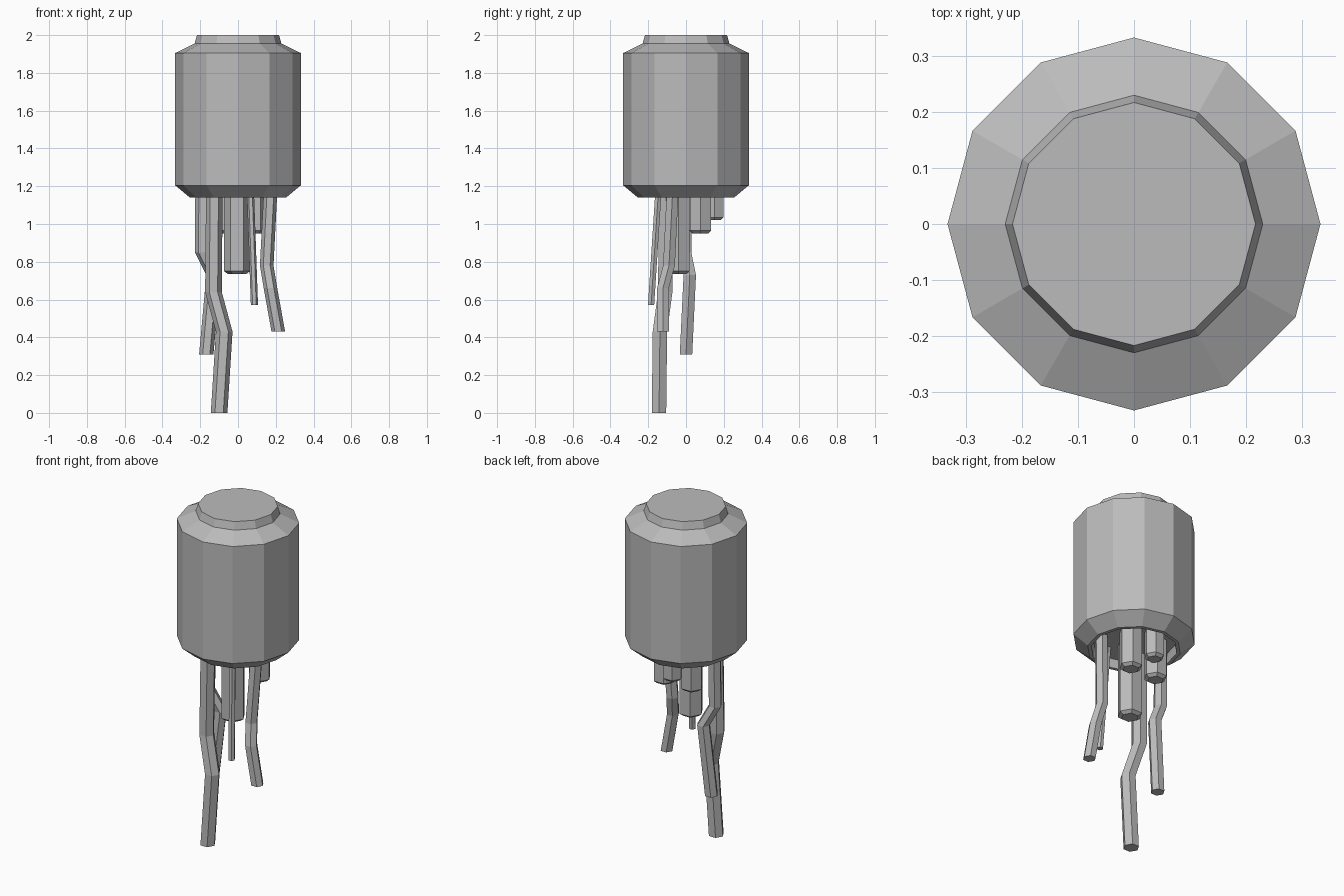
import bpy, bmesh, math

cube = bpy.data.objects.get("Cube")
if cube:
    bpy.data.objects.remove(cube, do_unlink=True)

grey = bpy.data.materials.new("mid_grey")
grey.use_nodes = True
grey.diffuse_color = (0.5, 0.5, 0.5, 1)
grey.node_tree.nodes["Principled BSDF"].inputs["Base Color"].default_value = (0.5, 0.5, 0.5, 1)


def tube(name, rings, sides):
    """Join rings of (x, y, z, radius) into a capped, flat-faced solid."""
    bm = bmesh.new()
    loops = []
    for x, y, z, r in rings:
        angles = [math.tau * i / sides for i in range(sides)]
        loops.append([bm.verts.new((x + r * math.cos(a), y + r * math.sin(a), z)) for a in angles])
    for low, high in zip(loops, loops[1:]):
        for i in range(sides):
            j = (i + 1) % sides
            bm.faces.new((low[i], low[j], high[j], high[i]))
    bm.faces.new(loops[0])
    bm.faces.new(loops[-1])
    bmesh.ops.recalc_face_normals(bm, faces=bm.faces)
    mesh = bpy.data.meshes.new(name)
    bm.to_mesh(mesh)
    bm.free()
    mesh.materials.append(grey)
    obj = bpy.data.objects.new(name, mesh)
    bpy.context.collection.objects.link(obj)


CEILING = 1.19  # underside recess where posts and wires attach

# Twelve-sided can with bevelled ends, raised lid and hollow underside
profile = [(0.225, CEILING), (0.235, 1.14), (0.255, 1.14), (0.333, 1.205),
           (0.333, 1.905), (0.23, 1.955), (0.217, 2.0)]
tube("can_body", [(0, 0, z, r) for r, z in profile], 12)

# Hexagonal posts with chamfered lower ends
posts = {
    "long_post": (-0.005, -0.04, 0.735, 0.069),
    "left_post": (0.088, 0.078, 0.95, 0.064),
    "right_post": (-0.09, 0.073, 0.95, 0.064),
    "rear_post": (-0.017, 0.15, 1.02, 0.056),
}
for name, (x, y, z, r) in posts.items():
    tube(name, [(x, y, z, r * 0.7), (x, y, z + 0.015, r), (x, y, CEILING, r)], 6)

# Bent hanging wires: radius, then path from the tip upwards
wires = {
    "long_front_wire": (0.044, [(-0.1, -0.143, 0.005), (-0.073, -0.138, 0.43),
                                (-0.13, -0.11, 0.64), (-0.125, -0.105, CEILING)]),
    "thin_wire": (0.019, [(0.087, -0.185, 0.57), (0.065, -0.145, CEILING)]),
    "left_wire": (0.036, [(0.213, -0.122, 0.432), (0.172, -0.122, 0.66),
                          (0.152, -0.09, 0.78), (0.173, -0.07, CEILING)]),
    "right_wire": (0.038, [(-0.168, 0, 0.31), (-0.13, 0.02, 0.73),
                           (-0.19, -0.005, 0.85), (-0.188, 0, CEILING)]),
}
for name, (r, path) in wires.items():
    tube(name, [(x, y, z, r) for x, y, z in path], 6)

# Settle the lowest wire tip exactly on the ground
tip = bpy.data.objects["long_front_wire"].data.vertices
for v in list(tip)[:6]:
    v.co.z = 0
